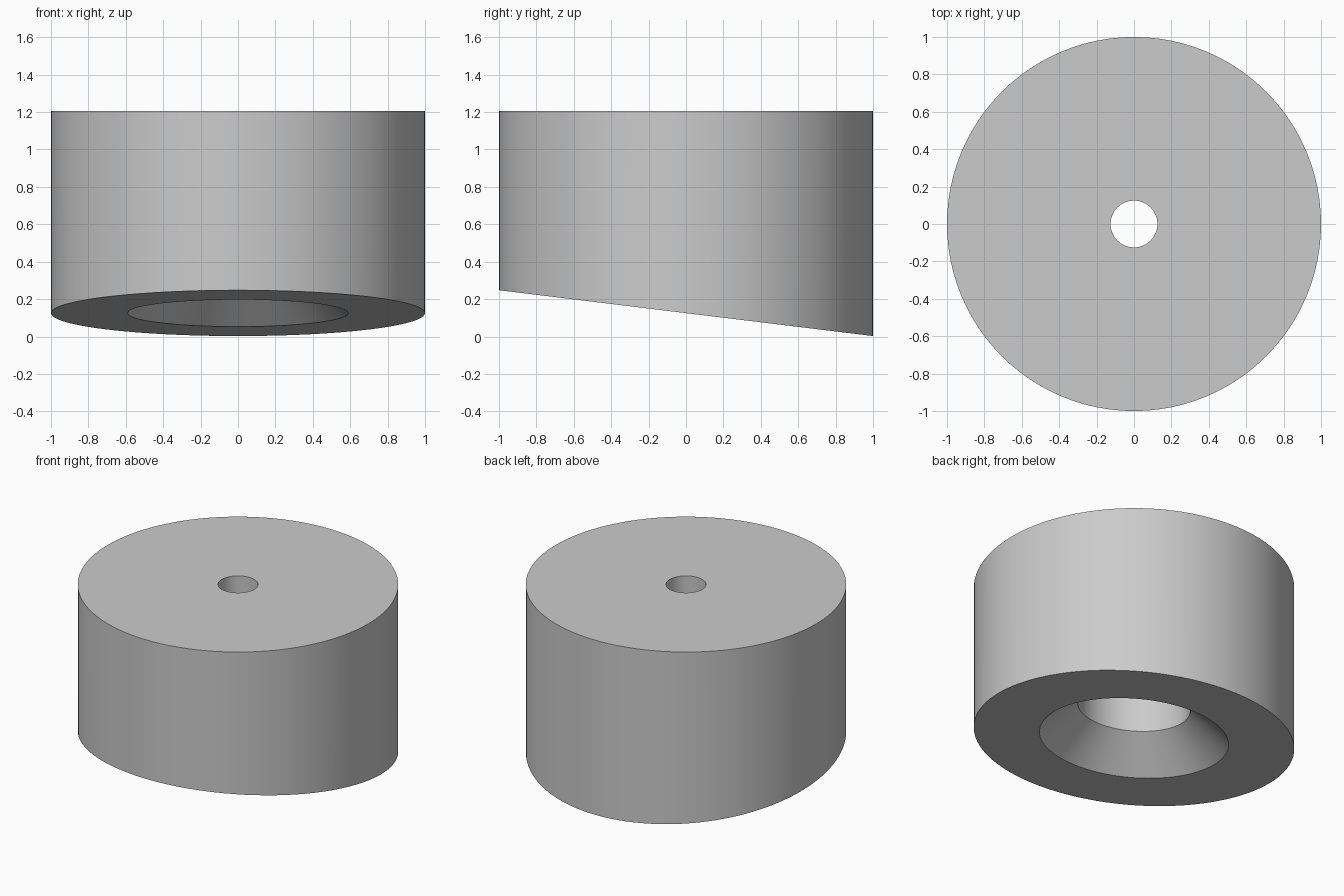
import bpy, bmesh, math

cube = bpy.data.objects.get("Cube")
if cube:
    bpy.data.objects.remove(cube, do_unlink=True)

SEGMENTS = 96
SLOPE = -0.1225  # the underside drops toward the back

grey = bpy.data.materials.new("plain grey")
grey.use_nodes = True
colour = (0.6, 0.6, 0.6, 1)
grey.diffuse_color = colour
grey.node_tree.nodes["Principled BSDF"].inputs["Base Color"].default_value = colour

# Closed section: radius, height on the axis, slope of the ring
section = [
    (1.0, 1.205, 0),        # top outer edge
    (1.0, 0.125, SLOPE),    # slanted bottom edge
    (0.59, 0.125, SLOPE),   # mouth of the countersink
    (0.35, 0.345, SLOPE),   # inner end of the countersink
    (0.35, 0.9, 0),         # bore shoulder
    (0.125, 0.9, 0),        # start of the small hole
    (0.125, 1.205, 0),      # small hole at the top
]


def ring(bm, radius, height, slope):
    verts = []
    for i in range(SEGMENTS):
        a = math.tau * i / SEGMENTS
        x, y = radius * math.cos(a), radius * math.sin(a)
        verts.append(bm.verts.new((x, y, height + slope * y)))
    return verts


# Slanted foot with a stepped hole through it
bm = bmesh.new()
rings = [ring(bm, *row) for row in section]
for k, upper in enumerate(rings):
    lower = rings[(k + 1) % len(rings)]
    for i in range(SEGMENTS):
        j = (i + 1) % SEGMENTS
        bm.faces.new((upper[i], lower[i], lower[j], upper[j]))
bmesh.ops.recalc_face_normals(bm, faces=bm.faces)

mesh = bpy.data.meshes.new("slanted_foot")
bm.to_mesh(mesh)
bm.free()
mesh.materials.append(grey)
foot = bpy.data.objects.new("slanted_foot", mesh)
bpy.context.collection.objects.link(foot)

bpy.context.view_layer.objects.active = foot
foot.select_set(True)
bpy.ops.object.shade_smooth_by_angle(angle=math.radians(30))
